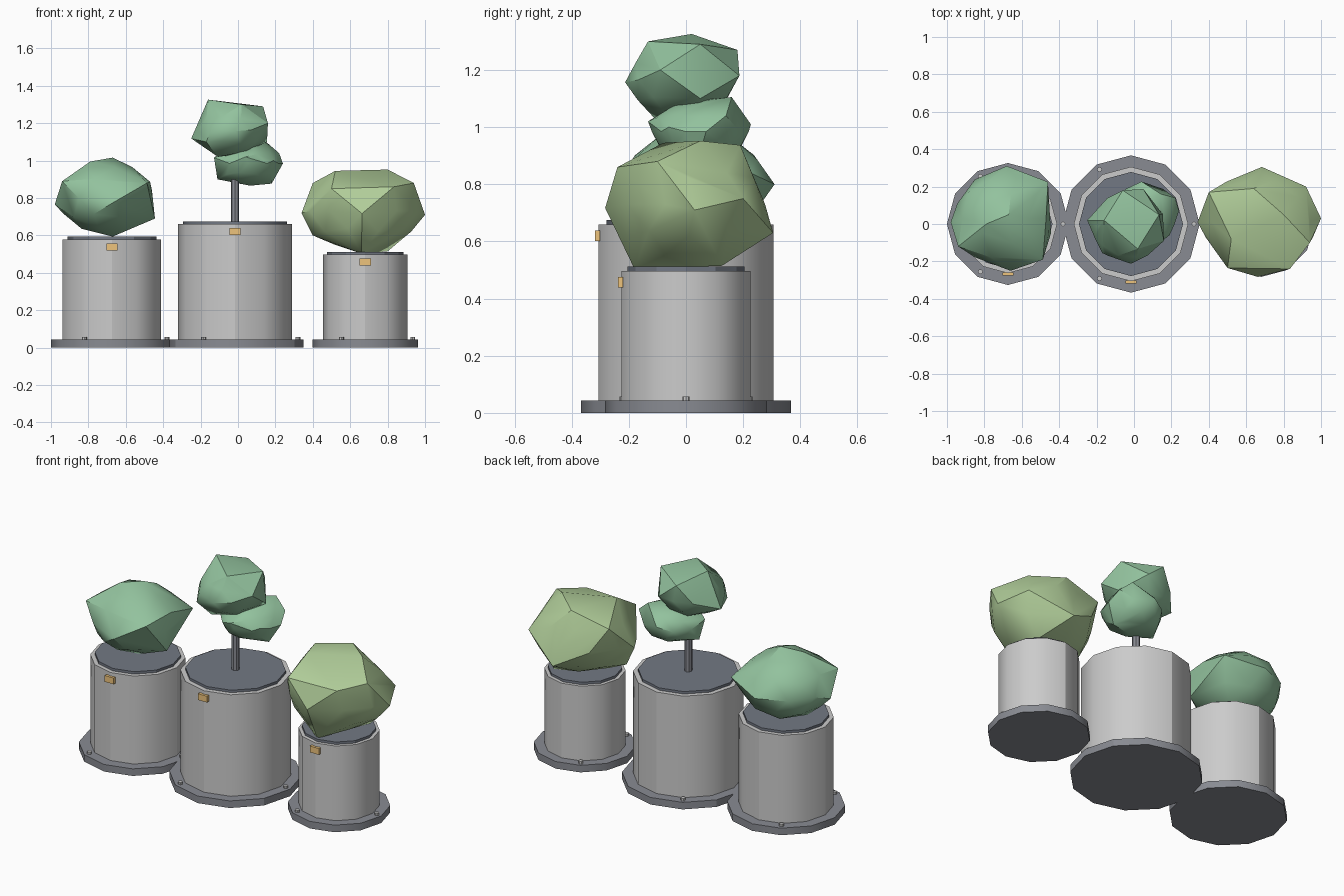
import bpy, bmesh, math
from mathutils import Vector

if "Cube" in bpy.data.objects:
    bpy.data.objects.remove(bpy.data.objects["Cube"])


def material(name, rgb):
    m = bpy.data.materials.new(name)
    m.diffuse_color = (*rgb, 1)
    m.use_nodes = True
    m.node_tree.nodes["Principled BSDF"].inputs["Base Color"].default_value = m.diffuse_color
    return m


SLATE = material("slate", (0.25, 0.26, 0.29))
SOIL = material("soil", (0.17, 0.19, 0.23))
BRASS = material("brass", (0.85, 0.55, 0.20))
GREEN = material("green", (0.29, 0.54, 0.34))
LIME = material("light_green", (0.45, 0.63, 0.33))


def prism(name, x, y, r, z0, z1, mat=None, sides=12):
    bpy.ops.mesh.primitive_cylinder_add(vertices=sides, radius=r, depth=z1 - z0,
                                        location=(x, y, (z0 + z1) / 2))
    ob = bpy.context.object
    ob.name = name
    if mat:
        ob.data.materials.append(mat)
    return ob


def planter(name, x, base_r, body_r, rim_r, top):
    # foot plate, drum and raised cap
    prism(name + "_base", x, 0, base_r, 0, 0.043, SLATE)
    prism(name + "_body", x, 0, body_r, 0.043, top)
    prism(name + "_soil", x, 0, rim_r, top - 0.01, top + 0.015, SOIL)
    # three bolts around the foot plate
    bolt_r = (base_r + body_r) / 2
    for i in range(3):
        a = i * math.tau / 3
        prism(f"{name}_bolt_{i}", x + bolt_r * math.cos(a), bolt_r * math.sin(a),
              0.013, 0.04, 0.058, None, 8)
    # front tag
    bpy.ops.mesh.primitive_cube_add(size=1, location=(x, -body_r - 0.004, top - 0.04))
    tag = bpy.context.object
    tag.name = name + "_tag"
    tag.scale = (0.06, 0.018, 0.038)
    tag.data.materials.append(BRASS)


def bush(name, centre, half, corners, mat):
    # faceted clump: hull of an ellipsoid core and its protruding corners
    bm = bmesh.new()
    bmesh.ops.create_icosphere(bm, subdivisions=2, radius=0.97)
    bmesh.ops.delete(bm, geom=bm.edges[:], context='EDGES_FACES')
    c, h = Vector(centre), Vector(half)
    for v in bm.verts:
        v.co = c + v.co * h
    for p in corners:
        bm.verts.new(p)
    res = bmesh.ops.convex_hull(bm, input=bm.verts[:])
    spare = {g for g in res["geom_interior"] + res["geom_unused"]
             if isinstance(g, bmesh.types.BMVert)}
    bmesh.ops.delete(bm, geom=list(spare), context='VERTS')
    bmesh.ops.recalc_face_normals(bm, faces=bm.faces[:])
    me = bpy.data.meshes.new(name)
    bm.to_mesh(me)
    bm.free()
    me.materials.append(mat)
    bpy.context.collection.objects.link(bpy.data.objects.new(name, me))


# planters
planter("left_planter", -0.674, 0.326, 0.263, 0.238, 0.578)
planter("middle_planter", -0.016, 0.367, 0.306, 0.278, 0.66)
planter("right_planter", 0.68, 0.283, 0.225, 0.205, 0.497)

# middle trunk
prism("trunk", -0.016, 0, 0.022, 0.66, 1.0, SLATE, 8)

# foliage
bush("left_bush", (-0.70, 0.03, 0.80), (0.265, 0.265, 0.20), [
    (-.67, .05, 1.016), (-.79, .0, .995), (-.94, -.12, .89), (-.98, .01, .765),
    (-.66, -.25, .78), (-.487, -.19, .88), (-.444, -.05, .69), (-.46, .225, .84),
    (-.68, .31, .80), (-.86, .18, .85), (-.67, .0, .594)], GREEN)

bush("right_bush", (0.67, 0.01, 0.73), (0.31, 0.275, 0.215), [
    (.684, .305, .63), (.40, .17, .88), (.34, .01, .72), (.50, -.235, .85),
    (.663, -.283, .717), (.834, -.24, .86), (.94, -.10, .88), (1.0, .03, .71),
    (.80, .05, .952), (.52, -.08, .945), (.64, .19, .937), (.92, .2, .75),
    (.40, .0, .60), (.80, .126, .515), (.66, -.18, .503)], LIME)

bush("upper_clump", (-0.035, -0.015, 1.165), (0.19, 0.195, 0.14), [
    (-.16, .02, 1.326), (.02, -.133, 1.30), (.134, .05, 1.29), (.16, -.09, 1.20),
    (.155, .05, 1.10), (-.107, -.10, 1.02), (-.25, .02, 1.118), (-.17, -.155, 1.10),
    (-.016, -.213, 1.157), (-.06, .18, 1.27), (.05, .187, 1.18)], GREEN)

bush("lower_clump", (0.055, 0.05, 0.985), (0.175, 0.175, 0.115), [
    (.24, .07, .984), (.22, .14, 1.04), (.144, .16, 1.105), (.04, .227, 1.01),
    (.064, .03, .866), (.18, .04, .877), (-.11, .03, .90), (-.128, .0, 1.016),
    (.04, -.133, 1.02), (.19, -.06, 1.0)], GREEN)

# soft shading with crisp edges
bpy.ops.object.select_all(action='SELECT')
bpy.context.view_layer.objects.active = bpy.data.objects["trunk"]
bpy.ops.object.shade_smooth_by_angle(angle=math.radians(30))
